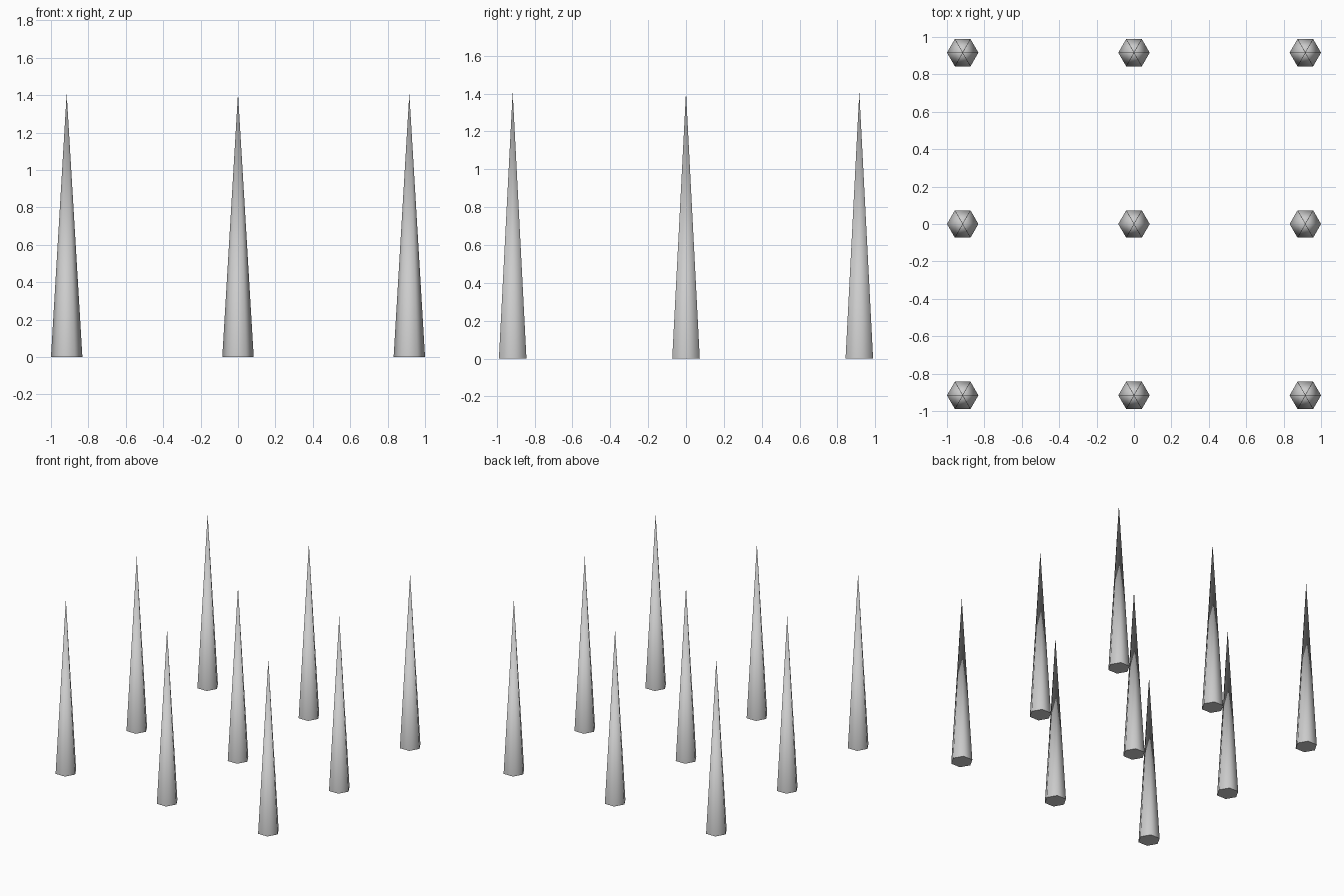
import bpy
from math import radians

if "Cube" in bpy.data.objects:
    bpy.data.objects.remove(bpy.data.objects["Cube"])

RADIUS = 0.084
HEIGHT = 1.41
SPACING = 0.916


def add_spike(name, x, y):
    """Six-sided spike with corners pointing along x, base on the floor."""
    bpy.ops.mesh.primitive_cone_add(
        vertices=6, radius1=RADIUS, radius2=0, depth=HEIGHT,
        end_fill_type='NGON', location=(x, y, HEIGHT / 2),
        rotation=(0, 0, radians(30)))
    spike = bpy.context.object
    spike.name = name
    # Smooth sides, crisp base rim
    bpy.ops.object.shade_smooth_by_angle(angle=radians(70))


# Three by three grid of spikes
for row, row_name in zip((-1, 0, 1), ("front", "middle", "back")):
    for col, col_name in zip((-1, 0, 1), ("left", "centre", "right")):
        add_spike(f"spike_{row_name}_{col_name}", col * SPACING, row * SPACING)
